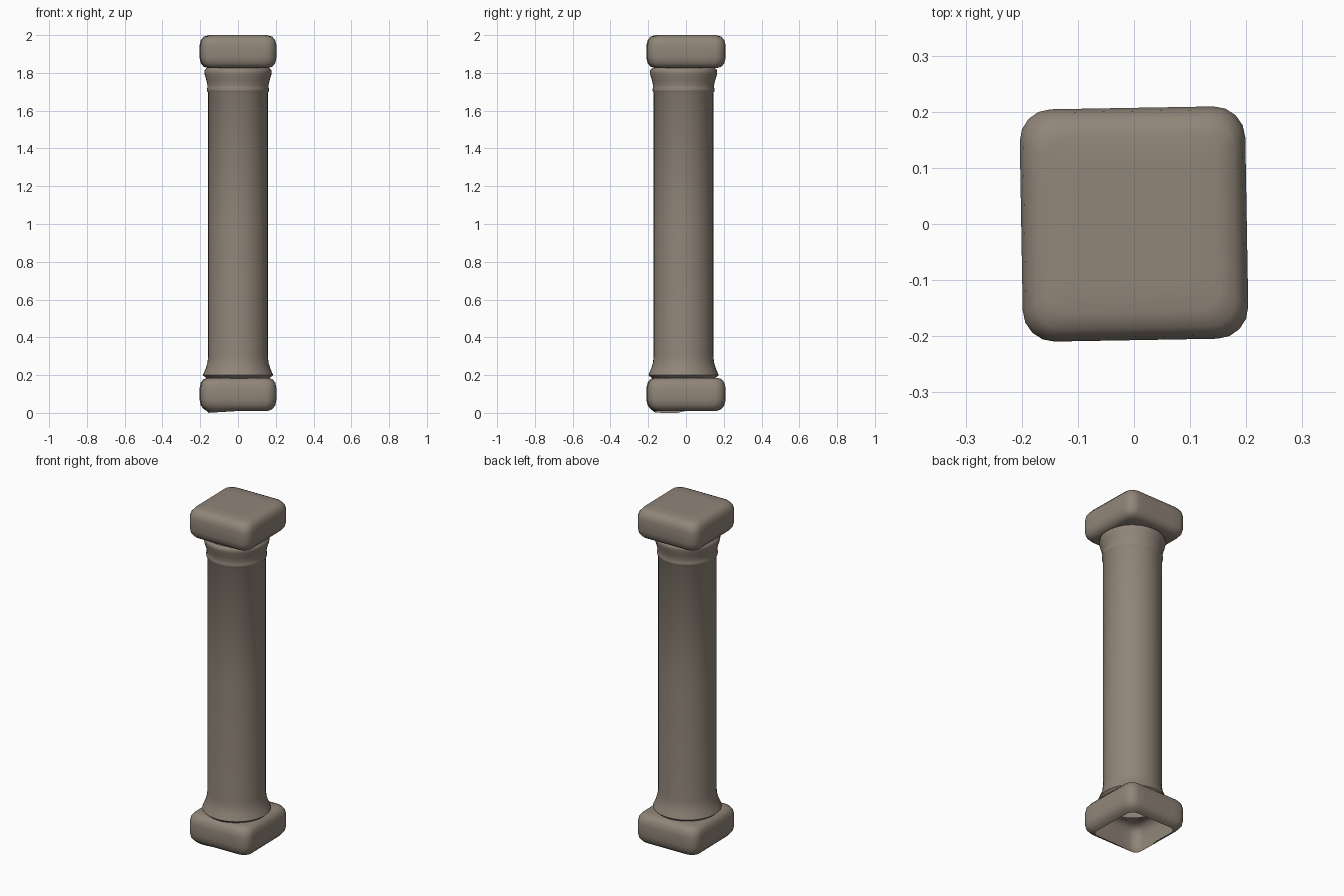
import bpy, bmesh, math

if "Cube" in bpy.data.objects:
    bpy.data.objects.remove(bpy.data.objects["Cube"])

stone = bpy.data.materials.new("warm grey stone")
stone.diffuse_color = (0.28, 0.235, 0.19, 1)
stone.use_nodes = True
stone.node_tree.nodes["Principled BSDF"].inputs["Base Color"].default_value = stone.diffuse_color


def rounded_square(hx, hy, r, z):
    """Counter-clockwise ring: four corner arcs with points along each side."""
    corners = []
    for q in range(4):
        sx, sy = ((1, 1), (-1, 1), (-1, -1), (1, -1))[q]
        cx, cy = sx * (hx - r), sy * (hy - r)
        corners.append([(cx + r * math.cos((q + k / 4) * math.pi / 2),
                         cy + r * math.sin((q + k / 4) * math.pi / 2)) for k in range(5)])
    pts = []
    for q in range(4):
        pts += corners[q]
        a, b = corners[q][-1], corners[(q + 1) % 4][0]
        pts += [(a[0] + (b[0] - a[0]) * t / 6, a[1] + (b[1] - a[1]) * t / 6)
                for t in range(1, 6)]
    return [(x, y, z) for x, y in pts]


def project_to_circle(ring, r, cy, z):
    out = []
    for x, y, _ in ring:
        a = math.atan2(y, x)
        out.append((r * math.cos(a), cy + r * math.sin(a), z))
    return out


def loft(name, rings, cap_top=False, angle=60):
    bm = bmesh.new()
    rows = [[bm.verts.new(p) for p in ring] for ring in rings]
    n = len(rows[0])
    for lo, hi in zip(rows, rows[1:]):
        for i in range(n):
            j = (i + 1) % n
            bm.faces.new((lo[i], lo[j], hi[j], hi[i]))
    if cap_top:
        bm.faces.new(rows[-1])
    mesh = bpy.data.meshes.new(name)
    bm.to_mesh(mesh)
    bm.free()
    mesh.materials.append(stone)
    ob = bpy.data.objects.new(name, mesh)
    bpy.context.collection.objects.link(ob)
    bpy.ops.object.select_all(action='DESELECT')
    ob.select_set(True)
    bpy.context.view_layer.objects.active = ob
    bpy.ops.object.shade_smooth_by_angle(angle=math.radians(angle))
    return ob


# Pillow-shaped block profile: inset from the widest outline, height
def block_rings(profile):
    return [rounded_square(0.201 - d, 0.207 - d, 0.056 - d * 0.4, z) for d, z in profile]


SHAFT_Y = -0.013

# Base block: hollow, open underneath, round hole on top under the shaft
rings = block_rings([(0.045, 0.01), (0.022, 0.02), (0.006, 0.04), (0, 0.07),
                     (0, 0.13), (0.006, 0.16), (0.02, 0.178), (0.042, 0.186)])
rings[0] = [(x, y, z + 0.06 * min(0, x + 0.0) if y < 0 else z) for x, y, z in rings[0]]
rings.append(project_to_circle(rings[-1], 0.145, SHAFT_Y, 0.186))
base = loft("base_block", rings)
base.rotation_euler.z = math.radians(1)

# Capital block: closed slab on top, round hole below
rings = block_rings([(0.042, 1.826), (0.02, 1.834), (0.006, 1.852), (0, 1.88),
                     (0, 1.945), (0.006, 1.972), (0.022, 1.992), (0.05, 2.0)])
rings.insert(0, project_to_circle(rings[0], 0.145, SHAFT_Y, 1.826))
rings.append(rounded_square(0.1, 0.105, 0.03, 2.0))
top = loft("capital_block", rings, cap_top=True)
top.rotation_euler.z = math.radians(1)

# Shaft: plain column with flared foot, small neck ring and flared head
profile = [(0.165, 0.182), (0.186, 0.2), (0.182, 0.21), (0.171, 0.235), (0.162, 0.265),
           (0.158, 0.3), (0.158, 1.0), (0.158, 1.695), (0.163, 1.703), (0.165, 1.712),
           (0.162, 1.722), (0.162, 1.735), (0.167, 1.76), (0.175, 1.785), (0.178, 1.8),
           (0.178, 1.815), (0.165, 1.825)]
SIDES = 40
rings = [[(r * math.cos(math.tau * i / SIDES), SHAFT_Y + r * math.sin(math.tau * i / SIDES), z)
          for i in range(SIDES)] for r, z in profile]
loft("column_shaft", rings)
